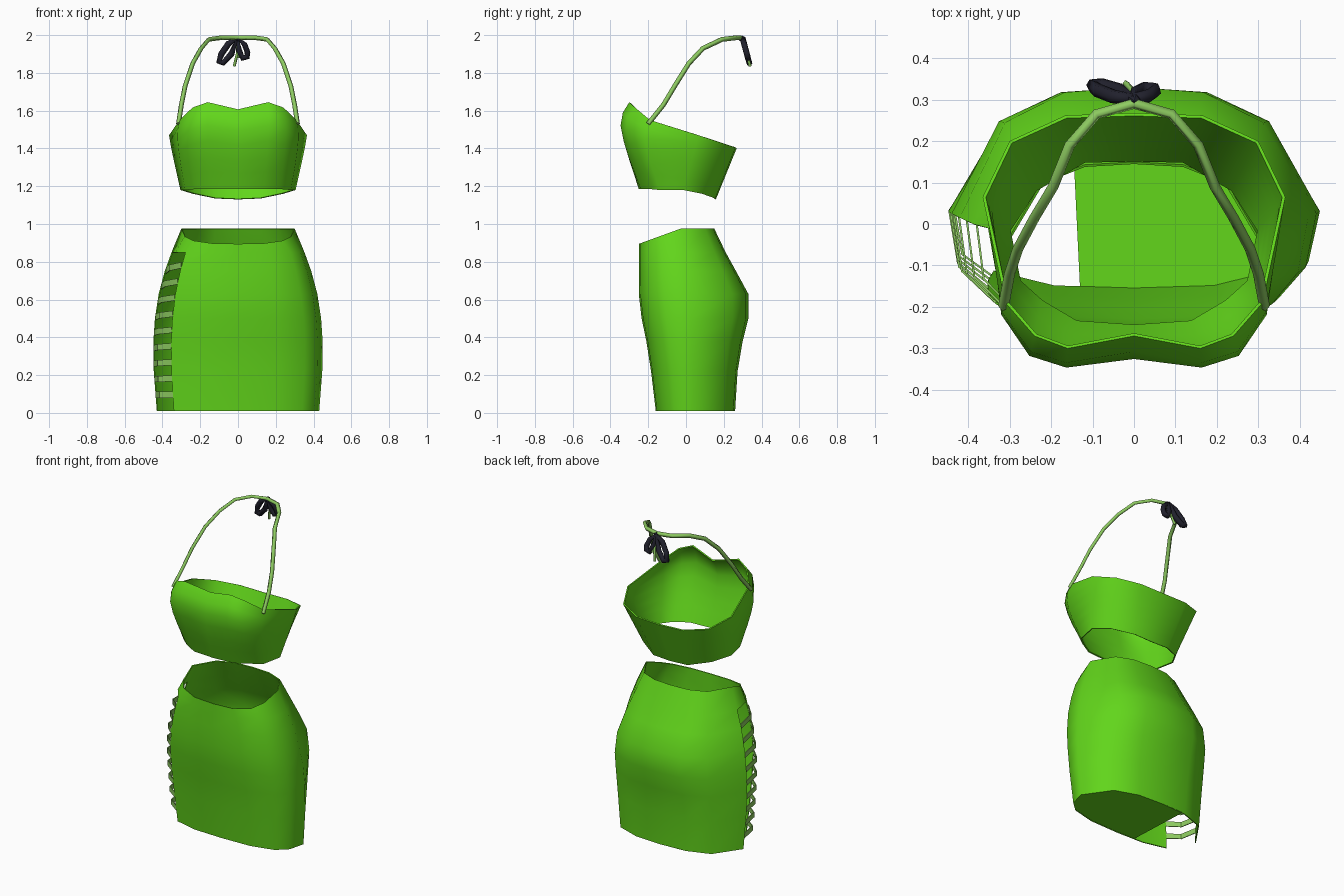
import bpy
import bmesh
from mathutils import Vector

cube = bpy.data.objects.get("Cube")
if cube:
    bpy.data.objects.remove(cube, do_unlink=True)


def make_material(name, colour):
    mat = bpy.data.materials.new(name)
    mat.use_nodes = True
    mat.diffuse_color = colour
    mat.node_tree.nodes["Principled BSDF"].inputs["Base Color"].default_value = colour
    return mat


GREEN = make_material("bright green cloth", (0.122, 0.67, 0.011, 1))
PALE = make_material("pale green ribbon", (0.27, 0.6, 0.12, 1))
NAVY = make_material("dark navy cord", (0.015, 0.015, 0.026, 1))


def finish(bm, name, mat, thickness=0, angle=0.7):
    """Turn a bmesh into a smooth-shaded object with optional cloth thickness."""
    mesh = bpy.data.meshes.new(name)
    bm.to_mesh(mesh)
    bm.free()
    mesh.materials.append(mat)
    obj = bpy.data.objects.new(name, mesh)
    bpy.context.collection.objects.link(obj)
    bpy.ops.object.select_all(action="DESELECT")
    obj.select_set(True)
    bpy.context.view_layer.objects.active = obj
    if thickness:
        solid = obj.modifiers.new("cloth thickness", "SOLIDIFY")
        solid.thickness = thickness
        solid.offset = -1
        bpy.ops.object.modifier_apply(modifier=solid.name)
    bpy.ops.object.shade_smooth_by_angle(angle=angle)
    return obj


def mirror_ring(half):
    """Complete a half ring (front centre to back centre) across x."""
    return half + [Vector((-p.x, p.y, p.z)) for p in reversed(half[1:-1])]


def loft(rings, skip=lambda row, col: False):
    bm = bmesh.new()
    rows = [[bm.verts.new(p) for p in ring] for ring in rings]
    n = len(rows[0])
    for r, (low, high) in enumerate(zip(rows, rows[1:])):
        for c in range(n):
            if not skip(r, c):
                d = (c + 1) % n
                bm.faces.new((low[c], low[d], high[d], high[c]))
    return bm


def cord(name, points, radius, mat, closed=False, sides=0):
    """Tube along a path."""
    curve = bpy.data.curves.new(name, "CURVE")
    curve.dimensions = "3D"
    curve.bevel_depth = radius
    curve.bevel_resolution = sides
    curve.use_fill_caps = True
    spline = curve.splines.new("POLY")
    spline.points.add(len(points) - 1)
    for point, co in zip(spline.points, points):
        point.co = (*co, 1)
    spline.use_cyclic_u = closed
    curve.materials.append(mat)
    obj = bpy.data.objects.new(name, curve)
    bpy.context.collection.objects.link(obj)
    return obj


# Bandeau top: lower and upper rims, with the bust swelling between them
lower = [Vector(p) for p in (
    (0, -.25, 1.185), (.14, -.24, 1.185), (.225, -.19, 1.185), (.28, -.14, 1.18),
    (.305, -.015, 1.18), (.24, .085, 1.16), (.12, .155, 1.135), (0, .158, 1.13))]
upper = [Vector(p) for p in (
    (0, -.27, 1.607), (.16, -.3, 1.645), (.24, -.27, 1.617), (.31, -.19, 1.55),
    (.365, .065, 1.47), (.3, .2, 1.425), (.165, .262, 1.405), (0, .268, 1.4))]
swell = (.23, .22, .28, .24, .03, 0, 0, 0)
rings = []
for t, amount in ((0, 0), (.2, .4), (.35, .7), (.55, .95), (.73, 1), (.88, .65), (1, 0)):
    half = []
    for a, b, s in zip(lower, upper, swell):
        p = a.lerp(b, t)
        half.append(Vector((p.x * (1 + s * amount / 4), p.y * (1 + s * amount), p.z)))
    rings.append(mirror_ring(half))
finish(loft(rings), "bandeau_top", GREEN, .008, .9)

# Skirt: height, half width, front y, side y, back y
LEVELS = ((.01, .43, -.16, .04, .26), (.22, .446, -.185, .035, .273),
          (.38, .448, -.21, .03, .3), (.5, .44, -.235, .025, .33),
          (.63, .42, -.25, .015, .33), (.75, .388, -.25, 0, .265),
          (.85, .352, -.25, -.01, .21))
ACROSS = (0, .45, .79, .94, 1, .74, .4, 0)
DEPTH = (1, .97, .79, .5, 0, .73, .96, 1)
SIDE = 4


def skirt_ring(level):
    z, width, front, side, back = level
    return [Vector((width * a, side + d * ((front if i < SIDE else back) - side), z))
            for i, (a, d) in enumerate(zip(ACROSS, DEPTH))]


halves = [skirt_ring(level) for level in LEVELS]
waist = skirt_ring((.975, .3, -.25, -.03, .15))
for p, d in zip(waist[:SIDE], DEPTH):
    p.z -= .08 * d
halves.append(waist)
count = 2 * len(ACROSS) - 2
GAP = (count - SIDE, count - SIDE + 1)
skirt = loft([mirror_ring(h) for h in halves],
             lambda row, col: col in GAP and row < len(LEVELS) - 1)
finish(skirt, "skirt", GREEN, .006, 1)

# Panel partly closing the hem
hem = bmesh.new()
outline = halves[0] + [Vector((-.15, .255, .01)), Vector((-.13, -.158, .01))]
hem.faces.new([hem.verts.new(p + Vector((0, 0, .002))) for p in outline])
finish(hem, "hem_panel", GREEN)


# Lacing strips bridging the open right side
def right_side(col, z):
    for a, b in zip(halves, halves[1:]):
        if a[col].z <= z <= b[col].z:
            p = a[col].lerp(b[col], (z - a[col].z) / (b[col].z - a[col].z))
            return Vector((-p.x, p.y, z))


lacing = bmesh.new()
for i in range(9):
    z = .096 + .084 * i
    path = [right_side(c, z) for c in (2, 3, 4)]
    path[1] += Vector((-.006, -.008, 0))
    tilt = .014 * i / 8
    pairs = [[lacing.verts.new(p + Vector((0, 0, h + tilt * (1 - k))))
              for h in (-.016, .016)] for k, p in enumerate(path)]
    for a, b in zip(pairs, pairs[1:]):
        lacing.faces.new((b[0], a[0], a[1], b[1]))
finish(lacing, "side_lacing", PALE, .005)

# Halter straps meeting behind the neck
strap = ((.315, -.2, 1.53), (.3, -.12, 1.63), (.28, -.06, 1.73), (.24, .015, 1.85),
         (.195, .09, 1.93), (.155, .19, 1.977), (.09, .265, 1.986), (0, .29, 1.987))
for name, s in (("left_strap", 1), ("right_strap", -1)):
    cord(name, [(s * x, y, z) for x, y, z in strap], .013, PALE)


# Bow hanging at the back of the neck
def hang(points):
    return [(x, .298 + (1.99 - z) * .27, z) for x, z in points]


cord("bow_right_loop", hang(((-.008, 1.98), (-.05, 1.955), (-.088, 1.9), (-.1, 1.86),
                             (-.078, 1.853), (-.035, 1.9))), .017, NAVY, True, 1)
cord("bow_left_loop", hang(((0, 1.98), (.035, 1.95), (.05, 1.91), (.048, 1.885),
                            (.025, 1.878), (.005, 1.92))), .016, NAVY, True, 1)
cord("bow_right_tail", hang(((0, 1.98), (-.004, 1.9), (-.02, 1.835))), .008, PALE)
cord("bow_left_tail", hang(((0, 1.98), (.008, 1.94), (.005, 1.88))), .007, PALE)
knot = bmesh.new()
bmesh.ops.create_icosphere(knot, subdivisions=1, radius=.018)
bmesh.ops.translate(knot, verts=knot.verts, vec=(0, .297, 1.98))
finish(knot, "bow_knot", NAVY)
